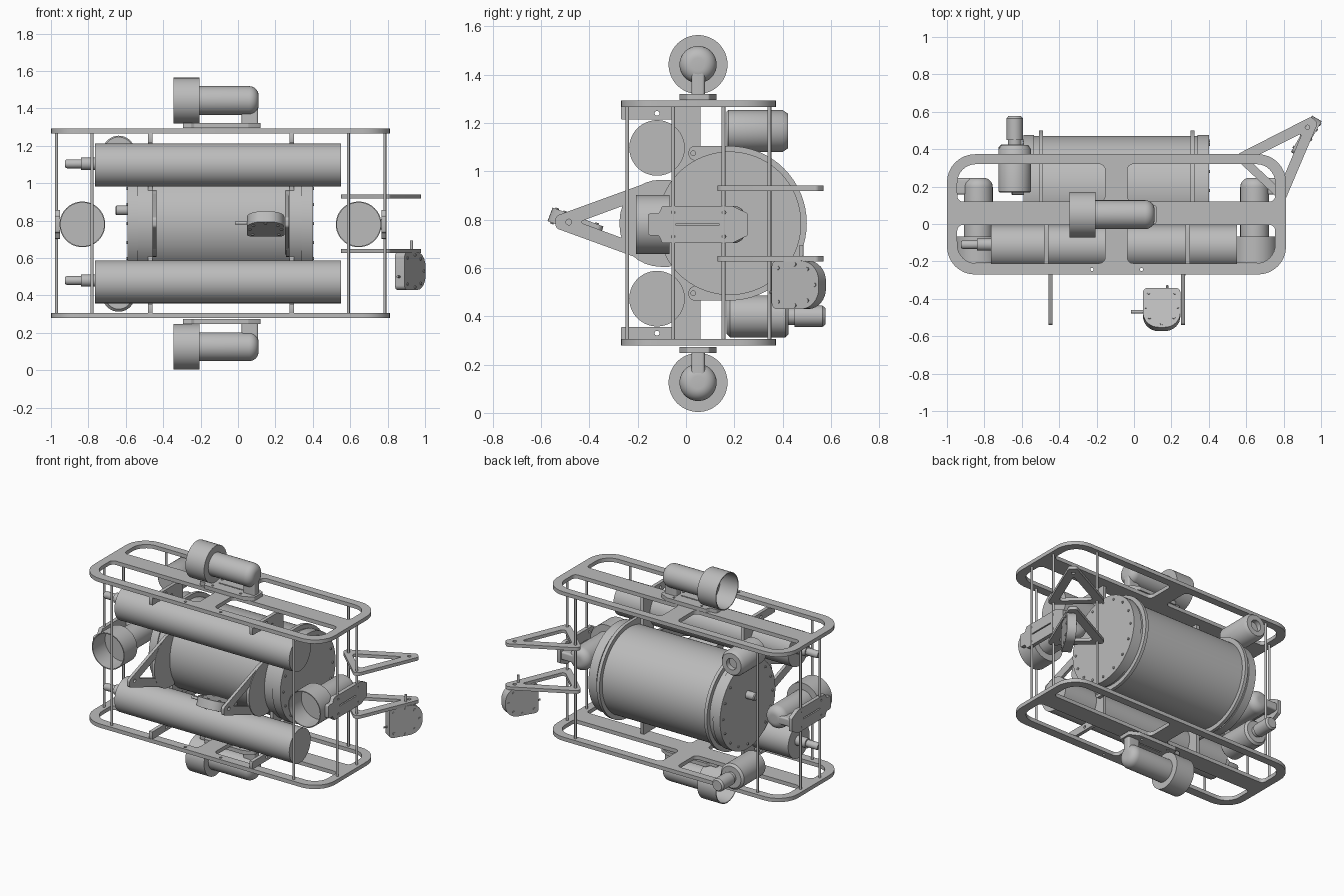
import bpy, bmesh, math
from mathutils import Vector, Matrix

if "Cube" in bpy.data.objects:
    bpy.data.objects.remove(bpy.data.objects["Cube"])

grey = bpy.data.materials.new("light grey")
grey.use_nodes = True
grey.diffuse_color = (0.5, 0.5, 0.5, 1)
grey.node_tree.nodes["Principled BSDF"].inputs["Base Color"].default_value = (0.5, 0.5, 0.5, 1)

X, Y, Z = Vector((1, 0, 0)), Vector((0, 1, 0)), Vector((0, 0, 1))
MID = 0.785  # height of the symmetry plane


def frame(origin, x, y):
    x, y = Vector(x).normalized(), Vector(y).normalized()
    m = Matrix((x, y, x.cross(y))).transposed().to_4x4()
    return Matrix.Translation(origin) @ m


def finish(name, bm, matrix):
    bmesh.ops.remove_doubles(bm, verts=bm.verts, dist=1e-5)
    bmesh.ops.recalc_face_normals(bm, faces=bm.faces)
    bm.transform(matrix)
    mesh = bpy.data.meshes.new(name)
    bm.to_mesh(mesh)
    bm.free()
    mesh.materials.append(grey)
    obj = bpy.data.objects.new(name, mesh)
    bpy.context.collection.objects.link(obj)


def lathe(name, profile, matrix, steps=48):
    """Turn (along, radius) points around the local x axis."""
    bm = bmesh.new()
    vs = [bm.verts.new((u, 0, r)) for u, r in profile]
    edges = [bm.edges.new(p) for p in zip(vs, vs[1:])]
    bmesh.ops.spin(bm, geom=vs + edges, cent=(0, 0, 0), axis=X,
                   angle=2 * math.pi, steps=steps)
    finish(name, bm, matrix)


def rod(name, a, b, r, matrix, steps=48, bevel=0):
    profile = [(a, 0), (a, r), (b, r), (b, 0)]
    if bevel:
        profile[1:3] = [(a, r - bevel), (a + bevel, r), (b - bevel, r), (b, r - bevel)]
    lathe(name, profile, matrix, steps)


def rounded(points, radii, n=8):
    """Polygon with filleted corners."""
    pts, out = [Vector(p) for p in points], []
    if not isinstance(radii, list):
        radii = [radii] * len(pts)
    for i, p in enumerate(pts):
        r = radii[i]
        if r == 0:
            out.append(p)
            continue
        a, b = (pts[i - 1] - p).normalized(), (pts[(i + 1) % len(pts)] - p).normalized()
        half = a.angle(b) / 2
        c = p + (a + b).normalized() * (r / math.sin(half))
        start = p + a * (r / math.tan(half)) - c
        end = p + b * (r / math.tan(half)) - c
        turn = math.atan2(start.x * end.y - start.y * end.x, start.dot(end))
        out += [c + Matrix.Rotation(turn * k / n, 2) @ start for k in range(n + 1)]
    return out


def rect(x0, x1, y0, y1, r):
    return rounded([(x0, y0), (x1, y0), (x1, y1), (x0, y1)], r)


def circle(x, y, r, n=16):
    return [Vector((x + r * math.cos(t), y + r * math.sin(t)))
            for t in (2 * math.pi * k / n for k in range(n))]


def plate(name, outlines, thick, matrix):
    """Flat sheet; the first outline is the edge, the others are holes."""
    cu = bpy.data.curves.new(name, "CURVE")
    cu.dimensions, cu.fill_mode, cu.extrude = "2D", "BOTH", thick / 2
    for o in outlines:
        s = cu.splines.new("POLY")
        s.points.add(len(o) - 1)
        for pt, v in zip(s.points, o):
            pt.co = (v.x, v.y, 0, 1)
        s.use_cyclic_u = True
    tmp = bpy.data.objects.new(name, cu)
    mesh = bpy.data.meshes.new_from_object(tmp)
    bm = bmesh.new()
    bm.from_mesh(mesh)
    bpy.data.objects.remove(tmp)
    bpy.data.curves.remove(cu)
    bpy.data.meshes.remove(mesh)
    finish(name, bm, matrix)


# Frame plates with four openings, joined by upright rods
posts = [(x, y) for x in (-0.78, 0.59) for y in (-0.243, 0.345)]
posts += [(x, y) for x in (-0.97, 0.785) for y in (-0.053, 0.155)]
openings = []
for x0, x1, outer in ((-0.945, -0.155, (0, 3)), (-0.035, 0.755, (1, 2))):
    for y0, y1, row in ((-0.21, -0.005, (0, 1)), (0.12, 0.32, (2, 3))):
        radii = [0.1 if k in outer and k in row else 0.03 for k in range(4)]
        openings.append(rect(x0, x1, y0, y1, radii))
holes = [circle(x, -0.243, 0.009) for x in (-0.225, 0.04)]
for name, z in (("top_frame_plate", 1.28), ("bottom_frame_plate", 0.292)):
    plate(name, [rect(-1, 0.813, -0.27, 0.373, 0.15)] + openings + holes, 0.026,
          frame((0, 0, z), X, Y))
for x, y in posts:
    rod("frame_rod", 0.285, 1.292, 0.008, frame((x, y, 0), Z, X), 12)

# Main pressure hull with end caps, screws and a cable socket
hull = frame((0, 0.18, MID), X, Y)
rod("main_hull", -0.57, 0.38, 0.29, hull, 96)
rod("hull_end_cap_right", -0.59, -0.535, 0.297, hull, 96)
rod("hull_end_cap_left", 0.34, 0.4, 0.297, hull, 96)
for k in range(16):
    t = math.tau * k / 16
    rod("hull_screw", -0.596, 0.406, 0.008,
        frame((0, 0.18 + 0.265 * math.cos(t), MID + 0.265 * math.sin(t)), X, Y), 8)
rod("hull_socket", -0.655, -0.58, 0.026, frame((0, 0.18, 0.855), X, Y), 24, 0.006)

# U-shaped hull clamps, ribs and rounded front braces
arc = [Vector((0.18 + 0.32 * math.cos(t), MID + 0.32 * math.sin(t)))
       for t in (math.pi * (k / 32 - 0.5) for k in range(1, 32))]
clamp = arc + rounded([(0.18, 1.105), (0.01, 1.105), (0.01, 1.045), (0.18, 1.045),
                       (0.18, 0.525), (0.01, 0.525), (0.01, 0.465), (0.18, 0.465)],
                      [0, 0.028, 0.028, 0, 0, 0.028, 0.028, 0])
for x in (-0.497, 0.312):
    plate("hull_clamp", [clamp, circle(0.03, 1.075, 0.01), circle(0.03, 0.495, 0.01)],
          0.022, frame((x, 0, 0), Y, Z))
rib = rounded([(-0.27, 1.267), (-0.27, 1.215), (-0.05, 1.215), (-0.05, 0.355),
               (-0.27, 0.355), (-0.27, 0.305), (0.06, 0.305), (0.06, 1.267)], 0.004, 2)
brace = rect(-0.275, -0.06, MID - 0.18, MID + 0.18, [0.17, 0.01, 0.01, 0.17])
for x, side in ((-0.468, 1), (0.288, -1)):
    plate("rib", [rib, circle(-0.12, 1.24, 0.01), circle(-0.12, 0.33, 0.01)],
          0.024, frame((x, 0, 0), Y, Z))
    plate("front_brace", [brace], 0.02, frame((x + side * 0.022, 0, 0), Y, Z))

# Twin horizontal canisters with cable connectors
for z in (1.097, 0.473):
    rod("canister", -0.765, 0.55, 0.115, frame((0, -0.12, z), X, Y), 64)
    lathe("canister_connector", [(-0.76, 0), (-0.76, 0.033), (-0.84, 0.033), (-0.84, 0.024),
                                 (-0.915, 0.024), (-0.925, 0.018), (-0.925, 0)],
          frame((0, -0.11, z + 0.007), X, Y), 24)

# Rear housings: the upper one with a recessed end, the lower one with a barrel
upper = frame((-0.638, 0, 1.167), Y, Z)
lathe("upper_rear_housing", [(0.168, 0), (0.168, 0.08), (0.175, 0.087), (0.4, 0.087),
                             (0.422, 0.072), (0.422, 0.038), (0.39, 0.038), (0.39, 0)], upper)
lower = frame((-0.638, 0, 0.4), Y, Z)
rod("lower_rear_housing", 0.168, 0.425, 0.087, lower, 48, 0.014)
lathe("lower_rear_barrel", [(0.41, 0), (0.41, 0.036), (0.45, 0.036), (0.45, 0.044),
                            (0.565, 0.044), (0.577, 0.034), (0.577, 0)], lower, 32)


# Thrusters: open nozzle, round-ended motor, stem and mounting foot
def thruster(name, m):
    lathe(name + "_nozzle", [(-0.205, 0), (-0.205, 0.122), (-0.345, 0.122), (-0.345, 0.116),
                             (-0.212, 0.116), (-0.212, 0)], m, 64)
    end = [(0.06 + 0.05 * math.sin(t), 0.027 + 0.05 * math.cos(t))
           for t in (math.pi / 2 * k / 8 for k in range(9))]
    lathe(name + "_motor", [(-0.21, 0), (-0.21, 0.077)] + end + [(0.11, 0)], m)
    plate(name + "_stem", [rect(0.02, 0.108, -0.028, 0.028, 0.012)], 0.12,
          m @ Matrix.Translation((0, 0, -0.07)))
    foot = rounded([(-0.295, -0.045), (-0.25, -0.045), (-0.235, -0.077), (0.055, -0.077),
                    (0.12, -0.045), (0.12, 0.045), (0.055, 0.077), (-0.235, 0.077),
                    (-0.25, 0.045), (-0.295, 0.045)], 0.01, 3)
    slots = [rect(-0.18, 0.0, -0.004, 0.004, 0.003)]
    slots += [circle(u, v, 0.008) for u in (-0.19, 0.02) for v in (-0.05, 0.05)]
    plate(name + "_foot", [foot] + slots, 0.026, m @ Matrix.Translation((0, 0, -0.134)))


thruster("top_thruster", frame((0, 0.05, 1.442), X, Y))
thruster("bottom_thruster", frame((0, 0.05, 0.126), X, -Y))
thruster("left_thruster", frame((0.645, 0.137, 0.78), Y, -Z))
thruster("right_thruster", frame((-0.832, 0.137, 0.78), Y, Z))

# Triangular outriggers: two on the front, two on the rear left corner
tri = rounded([(0, -0.185), (0.44, -0.025), (0.44, 0.025), (0, 0.185)], [0.03, 0.02, 0.02, 0.03])
gap = rounded([(0.045, -0.11), (0.33, -0.005), (0.33, 0.005), (0.045, 0.11)],
              [0.02, 0.004, 0.004, 0.02])
tri_parts = [tri, gap, circle(0.385, 0, 0.012)]
for x in (-0.447, 0.262):
    plate("front_outrigger", tri_parts, 0.02, frame((x, -0.1, MID + 0.005), -Y, -Z))
out = Vector((0.68, 0.73, 0))
for z in (0.93, 0.638):
    plate("rear_outrigger", tri_parts, 0.022, frame((0.665, 0.235, z), out, Z.cross(out)))


# Lamps: flat D-shaped bodies with face screws and pegs
def lamp(name, m):
    body = rounded([(-0.11, -0.1), (0.115, -0.1), (0.115, 0.1), (-0.11, 0.1)],
                   [0.025, 0.085, 0.085, 0.025])
    plate(name + "_body", [body], 0.06, m)
    spots = [(-0.08, -0.07), (-0.08, 0.07), (0.0, -0.085), (0.0, 0.085),
             (0.06, -0.065), (0.06, 0.065), (0.095, 0)]
    for u, v in spots:
        rod(name + "_screw", -0.035, 0.035, 0.008, m @ frame((u, v, 0), Z, X), 10)
    rod(name + "_peg", 0.09, 0.165, 0.009, m @ frame((0.015, 0, 0), Y, Z), 12)
    rod(name + "_pin", -0.135, -0.1, 0.006, m @ frame((0, -0.03, 0), X, Y), 10)


lamp("front_lamp", frame((0.148, -0.455, 0.782), (0, -0.94, 0.35), -X))
lamp("rear_lamp", frame((0.92, 0.465, 0.53), (0.5, 0.86, 0), Z))

# Smooth the curved sides and keep the edges sharp
bpy.ops.object.select_all(action="DESELECT")
for o in bpy.context.collection.objects:
    if o.type == "MESH" and grey.name in o.data.materials:
        o.select_set(True)
        bpy.context.view_layer.objects.active = o
bpy.ops.object.shade_smooth_by_angle(angle=math.radians(35))
